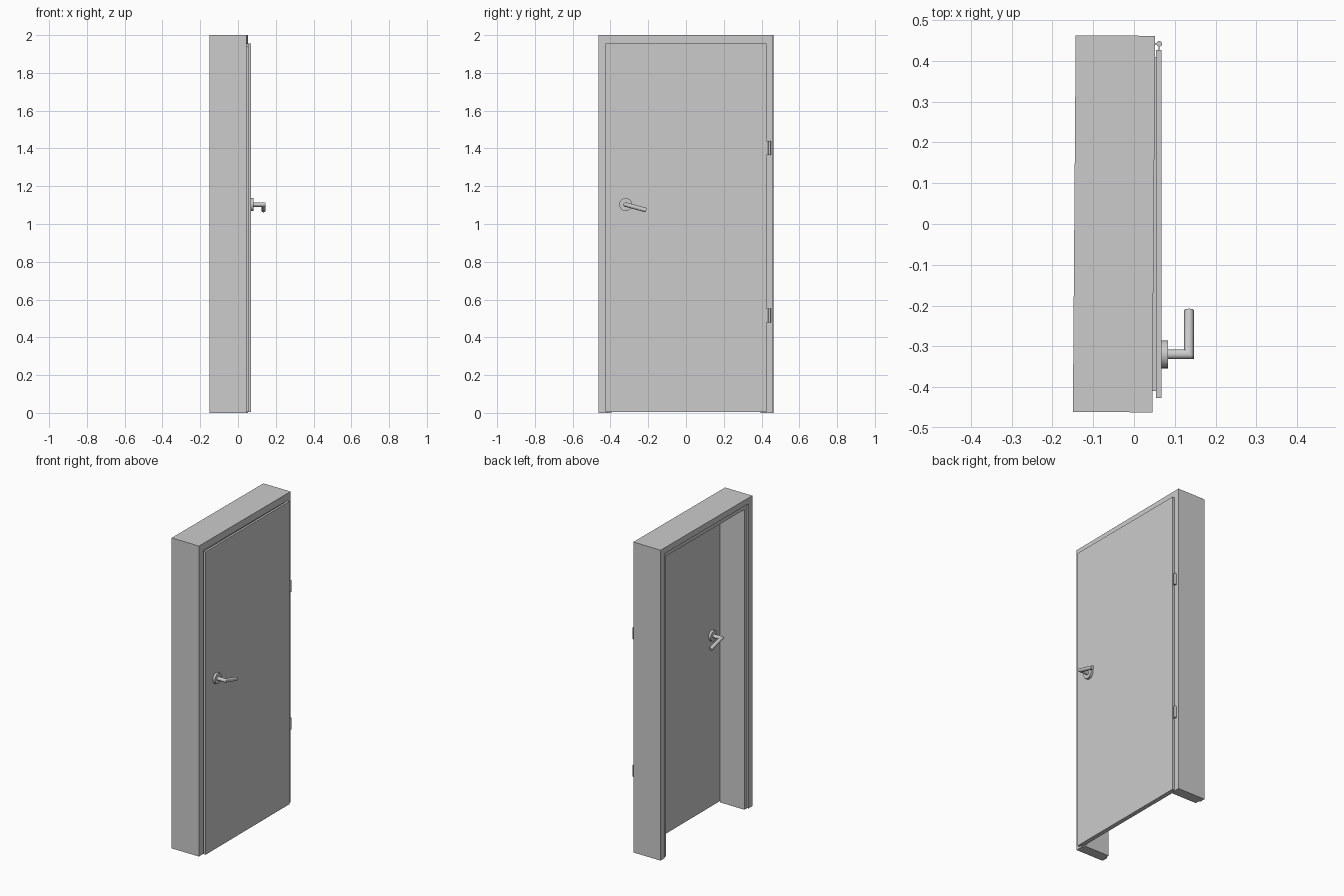
import bpy
import bmesh
import math
from mathutils import Vector

cube = bpy.data.objects.get("Cube")
if cube:
    bpy.data.objects.remove(cube, do_unlink=True)

grey = bpy.data.materials.new("plain grey")
grey.use_nodes = True
COLOUR = (0.6, 0.6, 0.6, 1)
grey.diffuse_color = COLOUR
grey.node_tree.nodes["Principled BSDF"].inputs["Base Color"].default_value = COLOUR


def finish(name, bm, smooth=False):
    bmesh.ops.recalc_face_normals(bm, faces=bm.faces)
    mesh = bpy.data.meshes.new(name)
    bm.to_mesh(mesh)
    bm.free()
    mesh.materials.append(grey)
    ob = bpy.data.objects.new(name, mesh)
    bpy.context.collection.objects.link(ob)
    if smooth:
        bpy.ops.object.select_all(action="DESELECT")
        ob.select_set(True)
        bpy.context.view_layer.objects.active = ob
        bpy.ops.object.shade_smooth_by_angle(angle=math.radians(35))
    return ob


def loft(bm, rings):
    """Join closed rings of points into a capped tube."""
    loops = [[bm.verts.new(p) for p in ring] for ring in rings]
    n = len(loops[0])
    for a, b in zip(loops, loops[1:]):
        for i in range(n):
            j = (i + 1) % n
            bm.faces.new((a[i], a[j], b[j], b[i]))
    bm.faces.new(loops[0])
    bm.faces.new(loops[-1])


def add_box(bm, low, high):
    low, high = Vector(low), Vector(high)
    size = high - low
    made = bmesh.ops.create_cube(bm, size=1)
    for v in made["verts"]:
        v.co = (low + high) / 2 + Vector(a * b for a, b in zip(v.co, size))


# Door frame: stepped jamb profile (depth, inset) carried up, across and down
HALF, TOP = 0.462, 2.0
profile = [(-0.1465, 0), (-0.1465, 0.038), (-0.137, 0.038), (-0.137, 0.067),
           (0.038, 0.067), (0.038, 0.046), (0.0485, 0.046), (0.0485, 0)]
bm = bmesh.new()
loft(bm, [[(x, side * (HALF - d), (TOP - d) if upper else 0) for x, d in profile]
          for side, upper in ((-1, False), (-1, True), (1, True), (1, False))])
frame = finish("door_frame", bm)
frame.rotation_euler.z = -0.0075

# Door leaf: inner panel with a wider overlapping face
bm = bmesh.new()
add_box(bm, (0.04, -0.41, 0.004), (0.054, 0.41, 1.94))
add_box(bm, (0.054, -0.427, 0.004), (0.068, 0.427, 1.955))
finish("door_leaf", bm)

# Lever handles on both faces, each a rose and a mitred bar
SIDES = 24
pivot = Vector((0, -0.32, 1.103))
lever_dir = Vector((0, 0.11, -0.03)).normalized()


def handle(name, face_x, out):
    a = Vector((out, 0, 0))
    b = lever_dir
    n = a.cross(b)
    base = pivot + Vector((face_x, 0, 0))
    angles = [math.tau * i / SIDES for i in range(SIDES)]

    def ring(centre, r, u):
        return [centre + r * (math.cos(t) * u + math.sin(t) * n) for t in angles]

    bm = bmesh.new()
    loft(bm, [ring(base, 0.034, b), ring(base + a * 0.015, 0.034, b)])
    finish(name + "_rose", bm, True)
    bm = bmesh.new()
    corner = base + a * 0.067
    loft(bm, [ring(base + a * 0.014, 0.0118, b), ring(corner, 0.0118, b - a),
              ring(corner + b * 0.113, 0.0118, -a)])
    finish(name + "_lever", bm, True)


handle("outer_handle", 0.068, 1)
handle("inner_handle", 0.04, -1)

# Hinges: round knuckle with a plate to the frame and one to the leaf
for name, z in (("upper_hinge", 1.402), ("lower_hinge", 0.516)):
    bm = bmesh.new()
    loft(bm, [[(0.062 + 0.007 * math.cos(math.tau * i / 16),
                0.442 + 0.007 * math.sin(math.tau * i / 16), z + dz)
               for i in range(16)] for dz in (-0.037, 0.037)])
    add_box(bm, (0.05, 0.441, z - 0.037), (0.062, 0.444, z + 0.037))
    add_box(bm, (0.06, 0.427, z - 0.037), (0.063, 0.441, z + 0.037))
    finish(name, bm, True)
